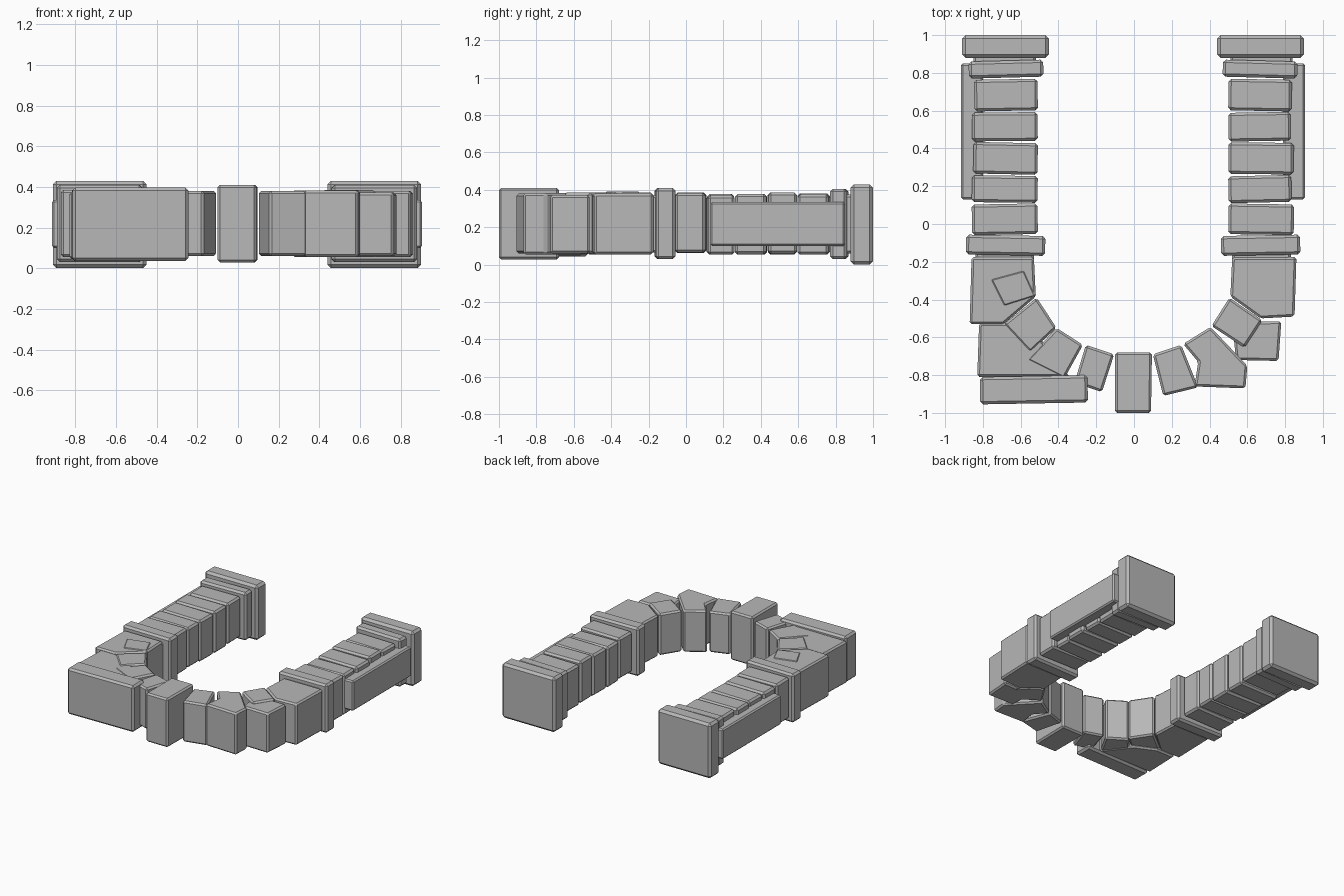
import bpy, bmesh, math, random
from mathutils import Matrix, Vector

random.seed(4)
if "Cube" in bpy.data.objects:
    bpy.data.objects.remove(bpy.data.objects["Cube"])

stone = bpy.data.materials.new("grey_stone")
stone.use_nodes = True
GREY = (0.48, 0.48, 0.48, 1)
stone.diffuse_color = GREY
stone.node_tree.nodes["Principled BSDF"].inputs["Base Color"].default_value = GREY


def prism(name, outline, low, high, chamfer=0.012, yaw=0):
    """Chamfered stone raised from a footprint, turned about its middle."""
    bm = bmesh.new()
    face = bm.faces.new([bm.verts.new((x, y, low)) for x, y in outline])
    middle = face.calc_center_median()
    top = bmesh.ops.extrude_face_region(bm, geom=[face])["geom"]
    moved = [v for v in top if isinstance(v, bmesh.types.BMVert)]
    bmesh.ops.translate(bm, verts=moved, vec=(0, 0, high - low))
    bmesh.ops.rotate(bm, verts=bm.verts, cent=middle,
                     matrix=Matrix.Rotation(math.radians(yaw), 3, 'Z'))
    bmesh.ops.recalc_face_normals(bm, faces=bm.faces)
    mesh = bpy.data.meshes.new(name)
    bm.to_mesh(mesh)
    bm.free()
    mesh.materials.append(stone)
    obj = bpy.data.objects.new(name, mesh)
    bpy.context.collection.objects.link(obj)
    bevel = obj.modifiers.new("worn_edges", 'BEVEL')
    bevel.width = chamfer
    bevel.segments = 1
    return obj


def block(name, x0, x1, y0, y1, low, high, chamfer=0.012, yaw=0):
    return prism(name, [(x0, y0), (x1, y0), (x1, y1), (x0, y1)],
                 low, high, chamfer, yaw)


# Two straight legs: foot, step, courses, collar and outer plate
JOINTS = [0.77, 0.595, 0.435, 0.26, 0.11, -0.06]
for side, label, shift in ((1, "left", -0.01), (-1, "right", 0)):
    def leg_part(name, inner, outer, y0, y1, low, high, chamfer=0.012, yaw=0):
        xs = sorted((side * (inner + shift), side * (outer + shift)))
        block(f"{label}_{name}", *xs, y0, y1, low, high, chamfer, yaw)

    leg_part("foot", 0.45, 0.91, 0.88, 1.0, 0, 0.43, 0.018)
    leg_part("foot_neck", 0.52, 0.85, 0.84, 0.9, 0.06, 0.375)
    leg_part("step", 0.48, 0.875, 0.775, 0.865, 0.03, 0.405, 0.015, side * -1.5)
    for i, (y1, y0) in enumerate(zip(JOINTS, JOINTS[1:])):
        leg_part(f"course_{i + 1}", 0.51, 0.85 + random.uniform(-0.01, 0.01),
                 y0 + 0.004, y1 - 0.004, 0.06 + random.uniform(-0.008, 0.008),
                 0.375 + random.uniform(-0.008, 0.012), 0.014,
                 random.uniform(-1.5, 1.5))
    leg_part("collar", 0.47, 0.89, -0.165, -0.06, 0.03, 0.41, 0.015, side)
    leg_part("collar_neck", 0.53, 0.84, -0.2, -0.15, 0.065, 0.37)
    leg_part("outer_plate", 0.8, 0.915, 0.13, 0.85, 0.1, 0.335, 0.01)

# Curved ring of wedge stones, listed from the right leg round to the left leg
RING = [
    ("right_springer", 0.055, 0.385,
     [(-0.86, -0.175), (-0.53, -0.175), (-0.52, -0.385), (-0.69, -0.53), (-0.87, -0.53)]),
    ("right_haunch", 0.055, 0.39,
     [(-0.58, -0.24), (-0.515, -0.385), (-0.69, -0.44), (-0.765, -0.29)]),
    ("right_lower_wedge", 0.06, 0.382,
     [(-0.515, -0.39), (-0.41, -0.55), (-0.55, -0.68), (-0.69, -0.53)]),
    ("right_upper_wedge", 0.05, 0.378,
     [(-0.41, -0.55), (-0.27, -0.64), (-0.37, -0.82), (-0.57, -0.72)]),
    ("right_crown_wedge", 0.06, 0.38,
     [(-0.255, -0.64), (-0.105, -0.69), (-0.17, -0.89), (-0.315, -0.84)]),
    ("keystone", 0.028, 0.41,
     [(-0.1, -0.68), (0.095, -0.68), (0.09, -1.0), (-0.1, -1.0)]),
    ("left_crown_wedge", 0.06, 0.38,
     [(0.1, -0.69), (0.25, -0.64), (0.34, -0.865), (0.155, -0.91)]),
    ("left_upper_wedge", 0.055, 0.383,
     [(0.26, -0.635), (0.405, -0.545), (0.6, -0.75), (0.59, -0.87), (0.32, -0.86), (0.34, -0.73)]),
    ("left_lower_wedge", 0.06, 0.385,
     [(0.41, -0.54), (0.505, -0.39), (0.68, -0.51), (0.585, -0.655)]),
    ("left_haunch", 0.06, 0.372,
     [(0.52, -0.52), (0.78, -0.515), (0.765, -0.725), (0.54, -0.72)]),
    ("left_springer", 0.055, 0.38,
     [(0.51, -0.385), (0.52, -0.175), (0.86, -0.175), (0.85, -0.49), (0.67, -0.5)]),
]
for name, low, high, outline in RING:
    prism(name, outline, low, high)

# Squared corner on the right side of the arch
prism("right_corner_fill",
      [(-0.82, -0.525), (-0.66, -0.525), (-0.5, -0.6), (-0.34, -0.81), (-0.83, -0.81)],
      0.045, 0.375)
block("right_corner_slab", -0.815, -0.245, -0.95, -0.805, 0.035, 0.397, 0.015, 1)
